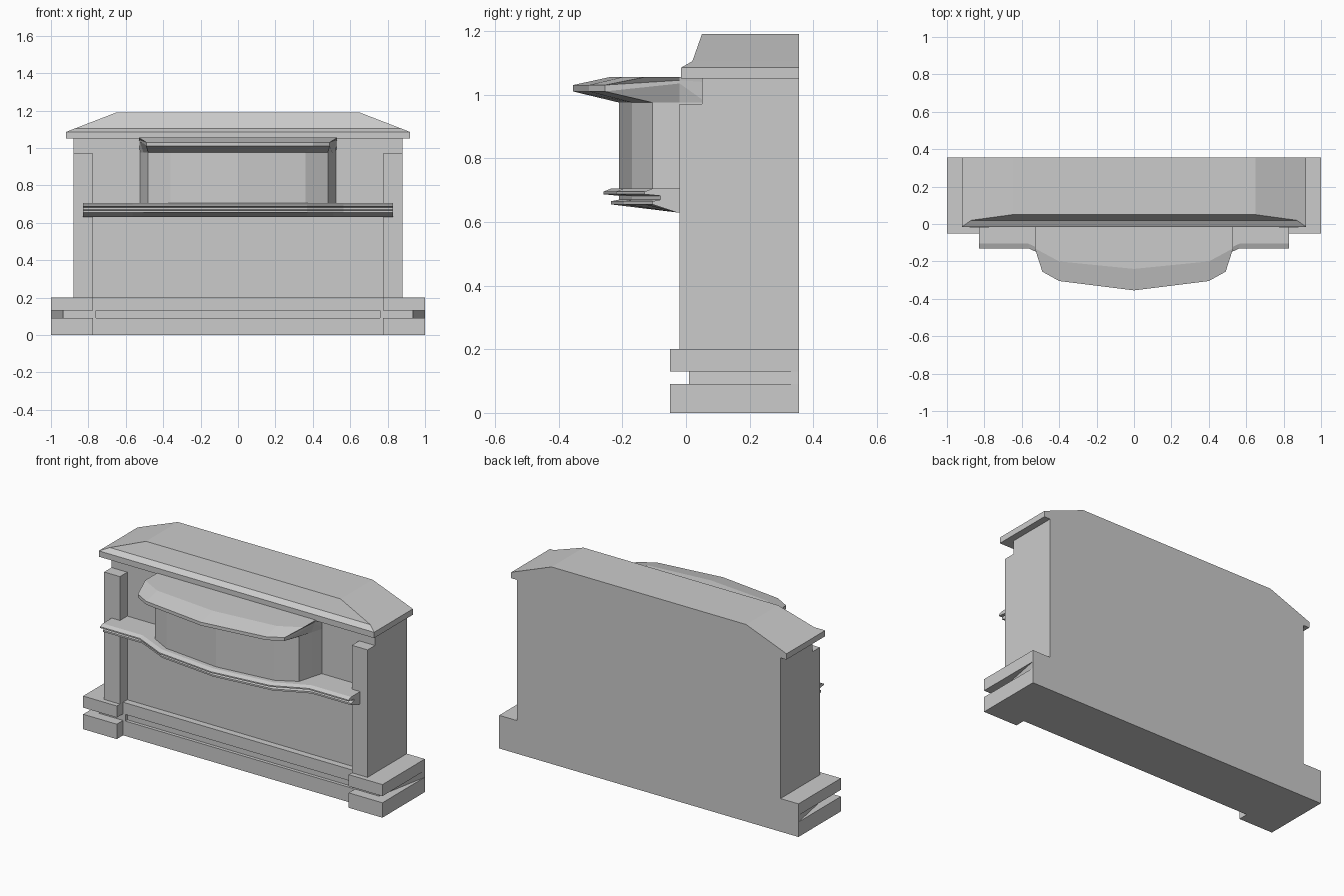
import bpy
import bmesh

if "Cube" in bpy.data.objects:
    bpy.data.objects.remove(bpy.data.objects["Cube"], do_unlink=True)

GREY = (0.6, 0.6, 0.6, 1)
stone = bpy.data.materials.new("pale grey stone")
stone.use_nodes = True
stone.diffuse_color = GREY
stone.node_tree.nodes["Principled BSDF"].inputs["Base Color"].default_value = GREY

BACK = 0.355   # flat rear plane
WALL = 0.05    # front plane of the recessed wall


def loft(name, loops):
    """Skin a stack of closed loops with equal point counts and cap both ends."""
    bm = bmesh.new()
    rings = [[bm.verts.new(p) for p in loop] for loop in loops]
    n = len(rings[0])
    for a, b in zip(rings, rings[1:]):
        for i in range(n):
            j = (i + 1) % n
            bm.faces.new((a[i], a[j], b[j], b[i]))
    bm.faces.new(rings[0][::-1])
    bm.faces.new(rings[-1])
    bmesh.ops.remove_doubles(bm, verts=bm.verts, dist=0.0001)
    bmesh.ops.recalc_face_normals(bm, faces=bm.faces)
    mesh = bpy.data.meshes.new(name)
    bm.to_mesh(mesh)
    bm.free()
    mesh.materials.append(stone)
    obj = bpy.data.objects.new(name, mesh)
    bpy.context.collection.objects.link(obj)
    return obj


def prism(name, outline, z0, z1):
    return loft(name, [[(x, y, z) for x, y in outline] for z in (z0, z1)])


def box(name, x0, x1, y0, y1, z0, z1):
    return prism(name, [(x0, y0), (x1, y0), (x1, y1), (x0, y1)], z0, z1)


def mirrored(half):
    """Complete a half outline that runs from +x to the point on x = 0."""
    return half + [(-p[0], *p[1:]) for p in reversed(half[:-1])]


def plinth(name, corner, front, inner, middle, z0, z1):
    """Base slab with projecting pedestals at both ends."""
    half = [(1, BACK), (corner, front), (inner, front), (inner, middle), (0, middle)]
    prism(name, mirrored(half), z0, z1)


# Stepped base with a recessed groove
plinth("base_lower_slab", 1, -0.05, 0.775, 0.01, 0, 0.09)
plinth("base_groove", 0.935, 0.01, 0.76, 0.03, 0.09, 0.13)
plinth("base_upper_slab", 1, -0.05, 0.775, 0.01, 0.13, 0.2)

# Main wall and side pillars
box("wall", -0.88, 0.88, WALL, BACK, 0.2, 1.05)
for side, s in (("left", 1), ("right", -1)):
    x0, x1 = sorted((s * 0.775, s * 0.88))
    box(side + "_pillar", x0, x1, -0.02, WALL, 0.2, 0.97)

# Hipped top with a flat back
cap = [(0.92, -0.015, 1.05), (0.92, -0.015, 1.085), (0.87, 0.02, 1.105), (0.65, 0.05, 1.19)]
loft("top_cap", [[(x, y, z), (x, BACK, z), (-x, BACK, z), (-x, y, z)] for x, y, z in cap])

# Bowed breast above the shelf
breast = [(0.525, WALL), (0.505, -0.02), (0.48, -0.105), (0.36, -0.17), (0, -0.21)]
prism("breast", mirrored(breast), 0.69, 0.975)

# Canopy flaring out from the breast
under = [(x, y, 0.975) for x, y in breast]
rim = [(0.49, -0.255), (0.4, -0.305), (0, -0.355)]
rim_low = [(0.525, WALL, 0.985), (0.525, -0.02, 1.035)] + [(x, y, 1.01) for x, y in rim]
rim_high = [(0.528, WALL, 1.04), (0.528, -0.02, 1.045)] + [(x, y, 1.03) for x, y in rim]
crown = [(x, y, 1.055) for x, y in
         [(0.53, WALL), (0.53, -0.02), (0.53, -0.13), (0.4, -0.2), (0, -0.24)]]
loft("canopy", [mirrored(h) for h in (under, rim_low, rim_high, crown)])

# Moulded shelf swept along the bowed front
path = mirrored([(0.83, -0.13), (0.565, -0.13), (0.51, -0.155), (0.37, -0.22), (0, -0.26)])
moulding = [(0.025, 0.655), (0.025, 0.665), (0.05, 0.67), (0.05, 0.682),
            (0, 0.687), (0, 0.695), (0.025, 0.705)]
sections = []
for x, y in path:
    front = [(x, y + d, z) for d, z in moulding]
    sections.append([(x, WALL, 0.63), (x, -0.03, 0.63)] + front + [(x, WALL, 0.705)])
loft("shelf", sections)
